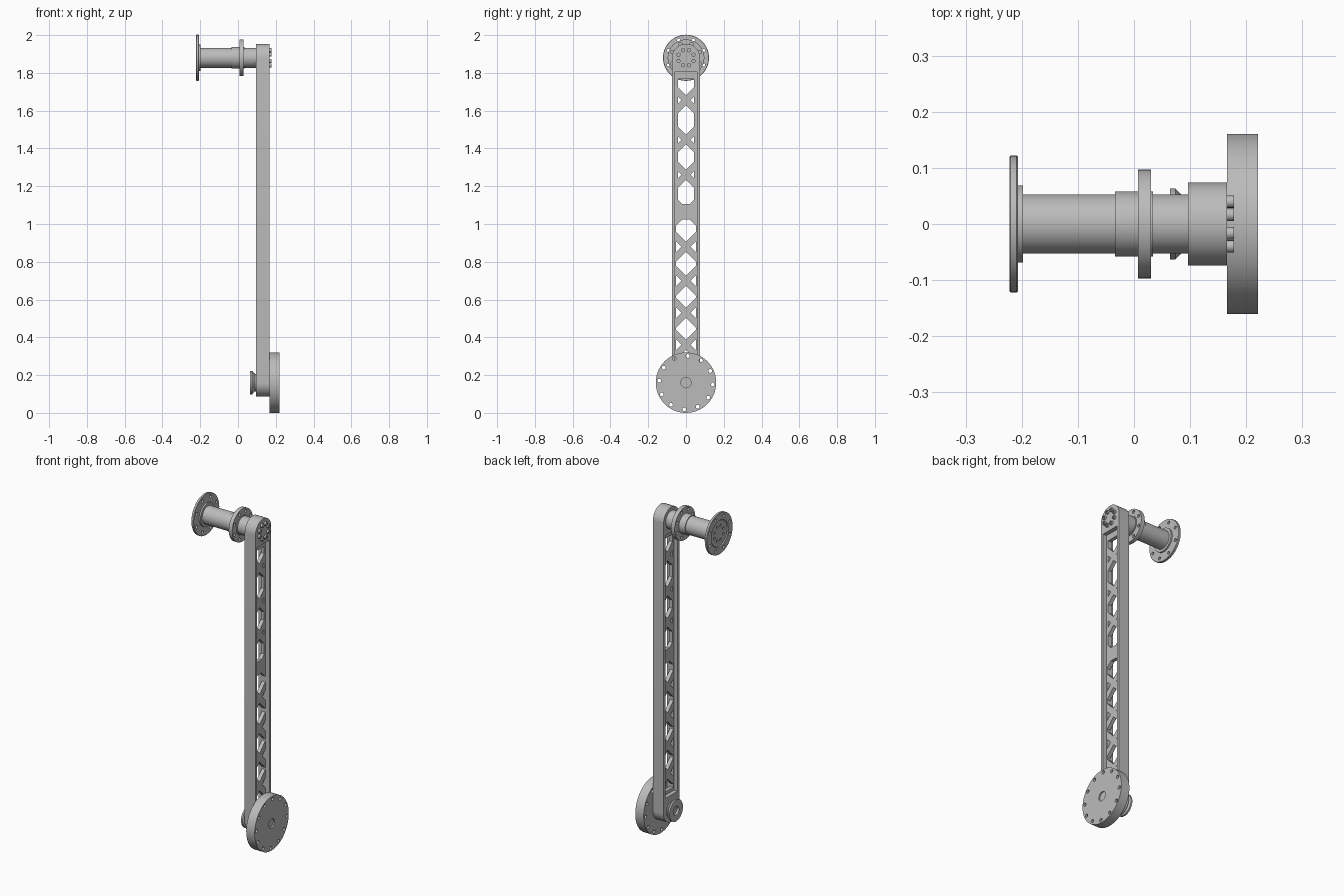
import bpy, bmesh, math
from mathutils import Vector

TOP, LOW = 1.88, 0.16          # heights of the two joint axes

cube = bpy.data.objects.get("Cube")
if cube:
    bpy.data.objects.remove(cube, do_unlink=True)

grey = bpy.data.materials.new("machined grey")
grey.use_nodes = True
grey.diffuse_color = (0.5, 0.5, 0.5, 1)
grey.node_tree.nodes["Principled BSDF"].inputs["Base Color"].default_value = (0.5, 0.5, 0.5, 1)


def finish(bm, name):
    bmesh.ops.recalc_face_normals(bm, faces=bm.faces)
    mesh = bpy.data.meshes.new(name)
    bm.to_mesh(mesh)
    bm.free()
    mesh.materials.append(grey)
    ob = bpy.data.objects.new(name, mesh)
    bpy.context.collection.objects.link(ob)
    return ob


def select(ob):
    bpy.ops.object.select_all(action='DESELECT')
    ob.select_set(True)
    bpy.context.view_layer.objects.active = ob


def smooth(ob):
    select(ob)
    bpy.ops.object.shade_smooth_by_angle(angle=math.radians(35))


def prism(bm, points, x0, x1):
    """Extrude a (y, z) outline along x."""
    face = bm.faces.new([bm.verts.new((x0, y, z)) for y, z in points])
    new = bmesh.ops.extrude_face_region(bm, geom=[face])["geom"]
    verts = [v for v in new if isinstance(v, bmesh.types.BMVert)]
    bmesh.ops.translate(bm, verts=verts, vec=(x1 - x0, 0, 0))


def circle(cy, cz, r, n):
    return [(cy + r * math.cos(math.tau * i / n), cz + r * math.sin(math.tau * i / n)) for i in range(n)]


def ring(bm, z, ring_r, r, count, x0, x1, turn=0.0, n=14):
    """Cylinders along x, spaced around an axis at height z."""
    for i in range(count):
        a = math.tau * i / count + turn
        prism(bm, circle(ring_r * math.cos(a), z + ring_r * math.sin(a), r, n), x0, x1)


def lathe(name, profile, z, n=56):
    """Spin an (x, radius) profile around the x axis at height z."""
    bm = bmesh.new()
    verts = [bm.verts.new((x, 0, z + r)) for x, r in profile]
    edges = [bm.edges.new(pair) for pair in zip(verts, verts[1:])]
    bmesh.ops.spin(bm, geom=verts + edges, cent=Vector((0, 0, z)), axis=(1, 0, 0),
                   angle=math.tau, steps=n, use_duplicate=False)
    bmesh.ops.remove_doubles(bm, verts=bm.verts, dist=1e-5)
    return finish(bm, name)


def cut(ob, bm):
    cutter = finish(bm, "cutter")
    cutter.hide_render = True
    mod = ob.modifiers.new("cut", 'BOOLEAN')
    mod.operation, mod.solver, mod.object = 'DIFFERENCE', 'EXACT', cutter
    select(ob)
    bpy.ops.object.modifier_apply(modifier=mod.name)
    bpy.data.objects.remove(cutter, do_unlink=True)


# Arm: round-ended bar
R, N = 0.074, 24
arc = [math.pi * i / N for i in range(N + 1)]
outline = [(R * math.cos(a), TOP + R * math.sin(a)) for a in arc]
outline += [(-R * math.cos(a), LOW - R * math.sin(a)) for a in arc]
bm = bmesh.new()
prism(bm, outline, 0.096, 0.166)
arm = finish(bm, "arm")

# Pockets on both sides leave two rails and a thin web
bm = bmesh.new()
P = 0.057
pocket = [(-P, 0.245), (P, 0.245), (P, 1.805), (-P, 1.805)]
for x0, x1 in ((0.05, 0.12), (0.142, 0.2)):
    prism(bm, pocket, x0, x1)
cut(arm, bm)

# Lattice windows through the web, with small triangles beside each crossing
GAP = 0.026


def window(bm, z0, z1, w, tip0, tip1):
    pts = []
    for side in (1, -1):
        half = [(tip0, z0), (w, z0 + w - tip0), (w, z1 - w + tip1), (tip1, z1)]
        for y, z in half[::side]:
            p = (side * y, z)
            if not pts or (p not in pts and (abs(y) > 1e-4 or (0.0, z) not in pts)):
                pts.append(p)
    prism(bm, pts, 0.11, 0.15)


def lattice(bm, high, low, crossings, w, tip_high, tip_low):
    tops = [high] + [c - GAP for c in crossings]
    bottoms = [c + GAP for c in crossings] + [low]
    last = len(crossings)
    for i, (z1, z0) in enumerate(zip(tops, bottoms)):
        window(bm, z0, z1, w, tip_low if i == last else 0.0, tip_high if i == 0 else 0.0)
    for c in crossings:
        for s in (1, -1):
            h = w - 0.024
            prism(bm, [(s * 0.024, c), (s * w, c - h), (s * w, c + h)], 0.11, 0.15)


bm = bmesh.new()
lattice(bm, 1.768, 1.105, (1.655, 1.447, 1.26), 0.043, 0.043, 0.02)
lattice(bm, 1.025, 0.265, (0.88, 0.70, 0.53, 0.36), 0.053, 0.02, 0.053)
cut(arm, bm)
smooth(arm)

# Large lower disc with rim holes and a shallow centre recess
disc = lathe("lower_disc", [(0.166, 0), (0.166, 0.16), (0.221, 0.16), (0.221, 0.027),
                            (0.213, 0.027), (0.213, 0)], LOW)
bm = bmesh.new()
ring(bm, LOW, 0.142, 0.01, 12, 0.1, 0.3, turn=math.radians(26))
cut(disc, bm)
smooth(disc)

# Tapered lower hub with a centre bore
smooth(lathe("lower_hub", [(0.1, 0), (0.1, 0.046), (0.09, 0.046), (0.074, 0.063), (0.064, 0.063),
                           (0.064, 0.026), (0.075, 0.022), (0.075, 0)], LOW))

# Upper shaft: tube with collars
smooth(lathe("shaft", [(-0.209, 0), (-0.209, 0.069), (-0.198, 0.069), (-0.198, 0.053),
                       (-0.034, 0.053), (-0.034, 0.058), (0.034, 0.058), (0.034, 0.053),
                       (0.1, 0.053), (0.1, 0)], TOP))

# End flange with a dished face, rim holes and inner bolt holes
flange = lathe("end_flange", [(-0.207, 0), (-0.207, 0.12), (-0.209, 0.122), (-0.22, 0.122),
                              (-0.222, 0.12), (-0.222, 0.08), (-0.217, 0.075), (-0.217, 0)], TOP)
bm = bmesh.new()
ring(bm, TOP, 0.1, 0.009, 8, -0.25, -0.2, turn=math.pi / 8)
ring(bm, TOP, 0.044, 0.008, 8, -0.25, -0.211, turn=math.pi / 8)
cut(flange, bm)
smooth(flange)

# Middle flange with rim holes
collar = lathe("middle_flange", [(0.007, 0), (0.007, 0.097), (0.03, 0.097), (0.03, 0)], TOP)
bm = bmesh.new()
ring(bm, TOP, 0.079, 0.009, 8, -0.01, 0.05, turn=math.pi / 8)
cut(collar, bm)
smooth(collar)

# Ring of bolt heads with sockets on the upper joint
bm = bmesh.new()
ring(bm, TOP, 0.043, 0.011, 8, 0.16, 0.178, turn=math.pi / 8)
bolts = finish(bm, "joint_bolts")
bm = bmesh.new()
ring(bm, TOP, 0.043, 0.0055, 8, 0.171, 0.19, turn=math.pi / 8, n=6)
cut(bolts, bm)
smooth(bolts)
